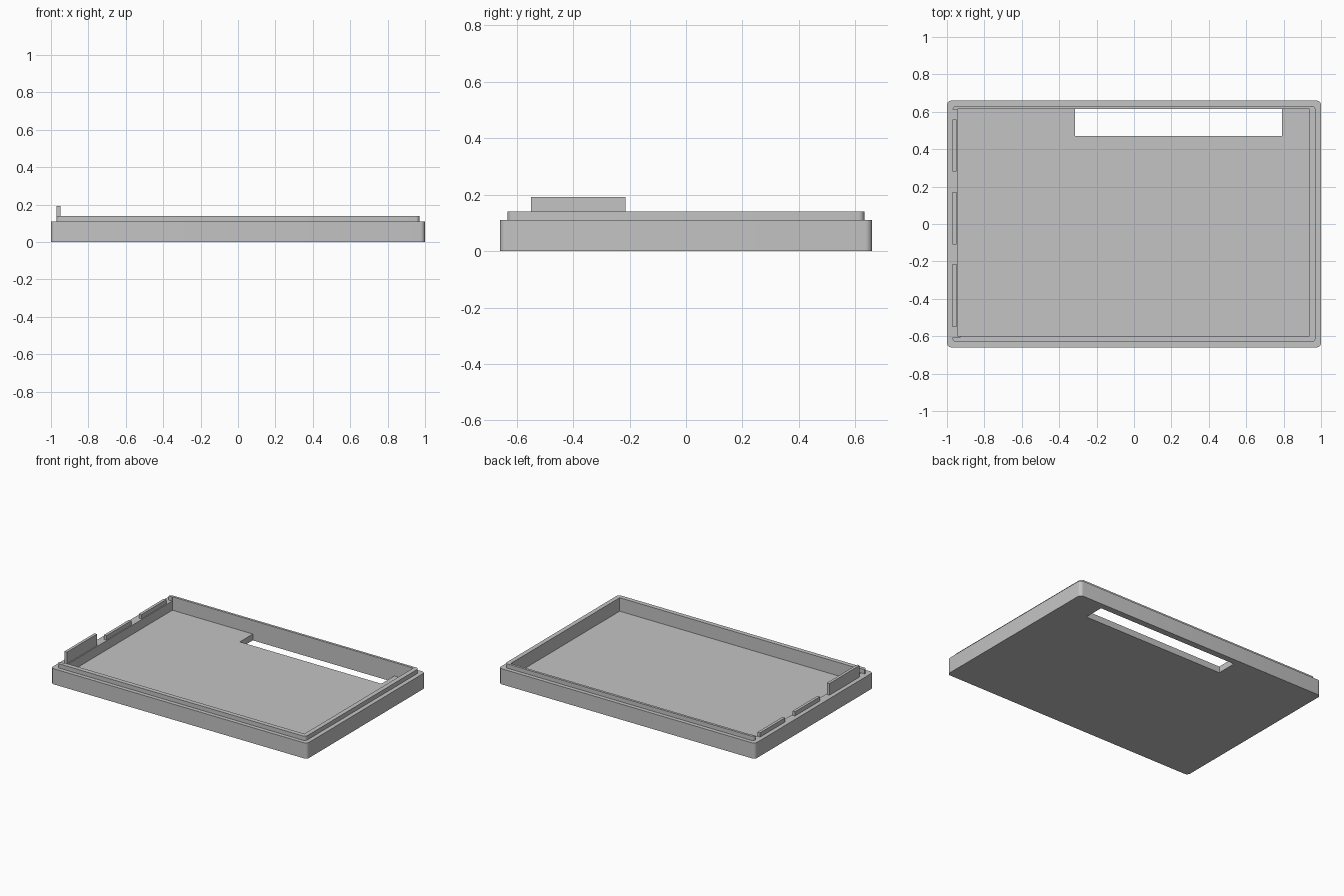
import bpy, bmesh

cube = bpy.data.objects.get("Cube")
if cube:
    bpy.data.objects.remove(cube, do_unlink=True)

GREY = 0.55
mat = bpy.data.materials.new("plain grey")
mat.use_nodes = True
mat.diffuse_color = (GREY, GREY, GREY, 1)
mat.node_tree.nodes["Principled BSDF"].inputs["Base Color"].default_value = (GREY, GREY, GREY, 1)


def block(name, x, y, z, radius=0):
    """Box spanning the given ranges, with optional rounded upright edges."""
    bm = bmesh.new()
    bmesh.ops.create_cube(bm, size=1)
    for v in bm.verts:
        v.co = [lo + (c + 0.5) * (hi - lo) for c, (lo, hi) in zip(v.co, (x, y, z))]
    if radius:
        upright = [e for e in bm.edges if abs(e.verts[0].co.z - e.verts[1].co.z) > 1e-4]
        bmesh.ops.bevel(bm, geom=upright, offset=radius, segments=6,
                        profile=0.5, affect='EDGES')
    mesh = bpy.data.meshes.new(name)
    bm.to_mesh(mesh)
    bm.free()
    mesh.materials.append(mat)
    obj = bpy.data.objects.new(name, mesh)
    bpy.context.collection.objects.link(obj)
    return obj


def combine(target, other, operation):
    """Apply a boolean and drop the helper."""
    other.hide_render = True
    mod = target.modifiers.new("boolean", 'BOOLEAN')
    mod.operation, mod.object, mod.solver = operation, other, 'EXACT'
    bpy.context.view_layer.update()
    graph = bpy.context.evaluated_depsgraph_get()
    mesh = bpy.data.meshes.new_from_object(target.evaluated_get(graph))
    target.modifiers.clear()
    target.data = mesh
    bpy.data.objects.remove(other, do_unlink=True)


RIM, LIP, FLOOR = 0.11, 0.14, 0.045
INNER_X, INNER_Y = (-0.943, 0.938), (-0.6, 0.615)

# Outer shell with the stepped lip on top
tray = block("tray", (-1, 1), (-0.66, 0.66), (0, RIM), 0.025)
combine(tray, block("lip", (-0.97, 0.97), (-0.632, 0.632), (0.05, LIP), 0.02), 'UNION')

# Hollow inside, clear the left lip, open the long slot in the floor
combine(tray, block("cavity", INNER_X, INNER_Y, (FLOOR, 0.3)), 'DIFFERENCE')
combine(tray, block("left_lip_gap", (-1.1, -0.93), (-0.607, 0.612), (RIM, 0.3)), 'DIFFERENCE')
combine(tray, block("slot", (-0.315, 0.79), (0.47, INNER_Y[1]), (-0.1, 0.1)), 'DIFFERENCE')

# Thin clip tabs along the left edge, the front one taller
for y, top in (((0.28, 0.56), LIP), ((-0.11, 0.17), LIP), ((-0.55, -0.215), 0.192)):
    combine(tray, block("tab", (-0.97, -0.95), y, (0.09, top)), 'UNION')

# Smooth the rounded corners only
tray.data.name = "tray"
bpy.context.view_layer.objects.active = tray
tray.select_set(True)
bpy.ops.object.shade_smooth_by_angle(angle=0.6)
